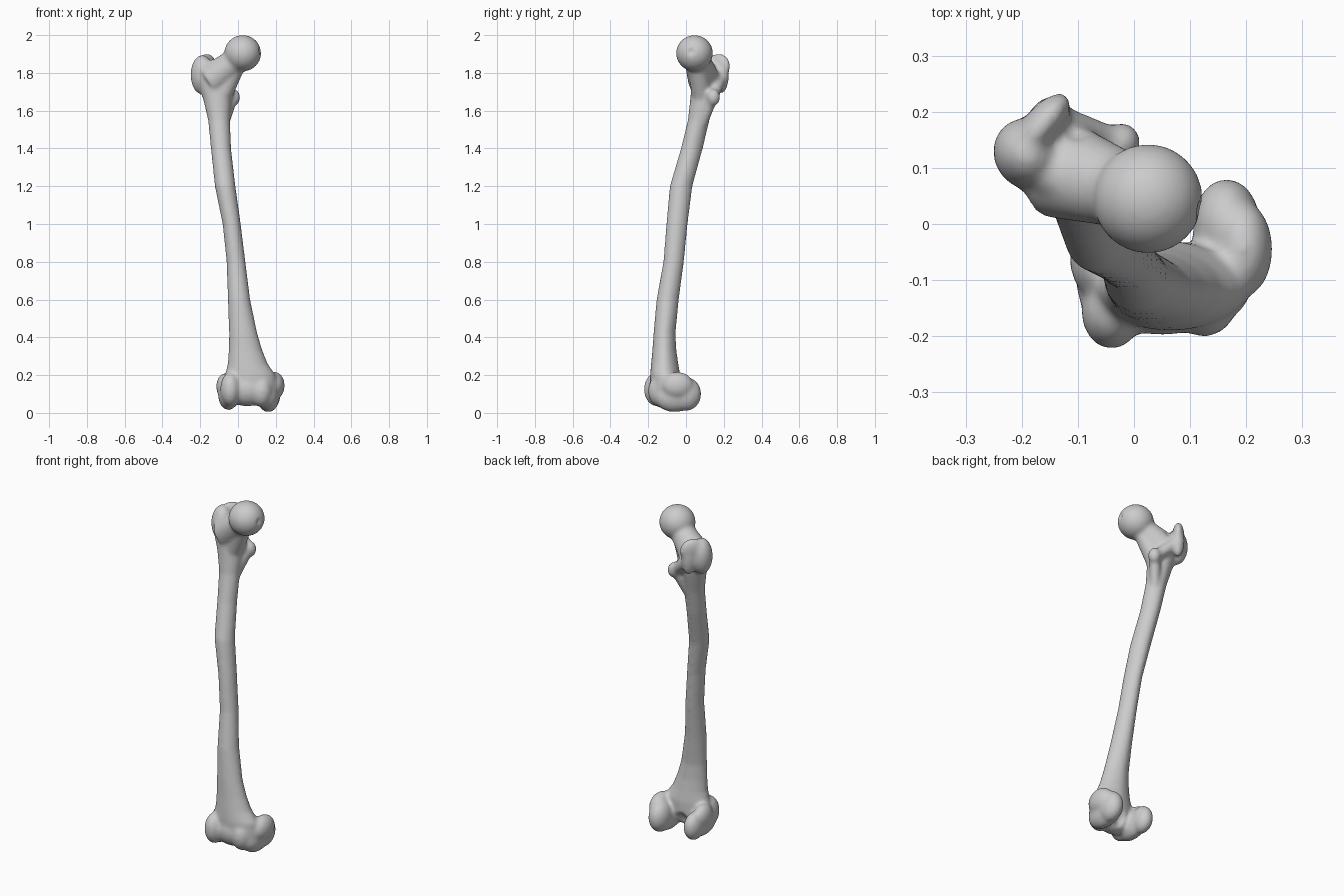
import bpy, bmesh
from math import sin, cos, pi
from mathutils import Vector, Matrix

cube = bpy.data.objects.get("Cube")
if cube:
    bpy.data.objects.remove(cube)

ivory = bpy.data.materials.new("bone_grey")
ivory.use_nodes = True
ivory.diffuse_color = (0.6, 0.6, 0.6, 1)
ivory.node_tree.nodes["Principled BSDF"].inputs["Base Color"].default_value = (0.6, 0.6, 0.6, 1)


def ball(bm, centre, radii, turn=0, lean=0):
    """Ellipsoid, leaned about y and then turned about z (degrees)."""
    m = (Matrix.Translation(centre) @ Matrix.Rotation(turn * pi / 180, 4, 'Z')
         @ Matrix.Rotation(lean * pi / 180, 4, 'Y') @ Matrix.Diagonal((*radii, 1)))
    bmesh.ops.create_uvsphere(bm, u_segments=32, v_segments=20, radius=1, matrix=m)


def rod(bm, a, b, ra, rb):
    """Tapered rod between two points."""
    a, b = Vector(a), Vector(b)
    m = Matrix.Translation((a + b) / 2) @ (b - a).to_track_quat('Z', 'Y').to_matrix().to_4x4()
    bmesh.ops.create_cone(bm, cap_ends=True, segments=32, radius1=ra, radius2=rb,
                          depth=(b - a).length, matrix=m)


def shaft(bm, stations, sides=32):
    """Loft of level sections with a ridge down the back."""
    rings = []
    for z, x0, x1, y0, y1 in stations:
        ring = []
        for i in range(sides):
            t = 2 * pi * i / sides
            ridge = 1 - 0.12 * max(0, sin(t)) * abs(cos(t))
            ring.append(bm.verts.new(((x0 + x1) / 2 + (x1 - x0) / 2 * cos(t) * ridge,
                                      (y0 + y1) / 2 + (y1 - y0) / 2 * sin(t) * ridge, z)))
        rings.append(ring)
    for low, high in zip(rings, rings[1:]):
        for i in range(sides):
            j = (i + 1) % sides
            bm.faces.new((low[i], low[j], high[j], high[i]))
    bm.faces.new(rings[0][::-1])
    bm.faces.new(rings[-1])


def make(name, bm):
    mesh = bpy.data.meshes.new(name)
    bm.to_mesh(mesh)
    bm.free()
    obj = bpy.data.objects.new(name, mesh)
    bpy.context.collection.objects.link(obj)
    mesh.materials.append(ivory)
    return obj


bm = bmesh.new()

# Bowed shaft: height, x range, y range
shaft(bm, [
    (0.12, -0.08, 0.21, -0.19, -0.03), (0.2, -0.07, 0.2, -0.19, -0.03),
    (0.26, -0.055, 0.158, -0.185, -0.04), (0.33, -0.05, 0.13, -0.178, -0.05),
    (0.42, -0.048, 0.103, -0.172, -0.055), (0.6, -0.054, 0.065, -0.156, -0.037),
    (0.8, -0.061, 0.04, -0.12, -0.01), (1.0, -0.082, 0.015, -0.104, 0.01),
    (1.2, -0.123, -0.013, -0.086, 0.035), (1.4, -0.144, -0.036, -0.027, 0.09),
    (1.55, -0.159, -0.042, 0.01, 0.125), (1.66, -0.185, -0.035, 0.022, 0.155),
    (1.76, -0.22, -0.04, 0.032, 0.17), (1.82, -0.22, -0.08, 0.05, 0.17)])

# Head and neck
ball(bm, (0.025, 0.045, 1.904), (0.098, 0.098, 0.096))
rod(bm, (0.01, 0.05, 1.885), (-0.14, 0.1, 1.76), 0.062, 0.09)
rod(bm, (-0.01, 0.06, 1.83), (-0.1, 0.09, 1.66), 0.045, 0.06)

# Greater trochanter: outer bulge, rear crest and front shoulder
ball(bm, (-0.19, 0.125, 1.79), (0.06, 0.065, 0.105), 30)
ball(bm, (-0.165, 0.175, 1.835), (0.072, 0.032, 0.068), 50)
ball(bm, (-0.15, 0.19, 1.79), (0.04, 0.035, 0.1), 40)
ball(bm, (-0.14, 0.09, 1.81), (0.06, 0.05, 0.06), -20)

# Lesser trochanter and the crest joining it to the greater one
ball(bm, (-0.022, 0.145, 1.67), (0.034, 0.036, 0.045))
rod(bm, (-0.03, 0.14, 1.67), (-0.14, 0.18, 1.77), 0.03, 0.035)
rod(bm, (-0.03, 0.14, 1.67), (-0.08, 0.08, 1.52), 0.03, 0.03)

# Inner condyle
ball(bm, (0.165, -0.002, 0.1), (0.06, 0.083, 0.09))
ball(bm, (0.16, -0.06, 0.088), (0.06, 0.11, 0.084))
ball(bm, (0.195, -0.045, 0.145), (0.052, 0.085, 0.072))
ball(bm, (0.125, -0.135, 0.115), (0.06, 0.066, 0.085))

# Outer condyle
ball(bm, (-0.055, 0.0, 0.1), (0.05, 0.072, 0.08))
ball(bm, (-0.05, -0.08, 0.095), (0.055, 0.11, 0.08))
ball(bm, (-0.04, -0.155, 0.125), (0.054, 0.068, 0.09))
ball(bm, (-0.07, -0.06, 0.14), (0.045, 0.07, 0.07))

# Grooved bridge between the condyles
ball(bm, (0.05, -0.12, 0.125), (0.12, 0.078, 0.09))

femur = make("thigh_bone", bm)

# Cutter for the head pit, the hollow behind the neck and the rear notch
bm = bmesh.new()
ball(bm, (0.127, 0.025, 1.915), (0.02, 0.02, 0.024))
ball(bm, (-0.105, 0.17, 1.85), (0.022, 0.025, 0.04), 45)
ball(bm, (0.055, 0.01, 0.05), (0.05, 0.09, 0.1))
cutter = make("hollow_cutter", bm)
cutter.hide_render = True
cutter.hide_set(True)
cutter.display_type = 'WIRE'

# Fuse the parts, carve the hollows and soften the joins
fuse = femur.modifiers.new("fuse", 'REMESH')
fuse.mode = 'VOXEL'
fuse.voxel_size = 0.009
carve = femur.modifiers.new("carve", 'BOOLEAN')
carve.operation = 'DIFFERENCE'
carve.object = cutter
refuse = femur.modifiers.new("refuse", 'REMESH')
refuse.mode = 'VOXEL'
refuse.voxel_size = 0.008
refuse.use_smooth_shade = True
soften = femur.modifiers.new("soften", 'SMOOTH')
soften.factor = 0.5
soften.iterations = 10
